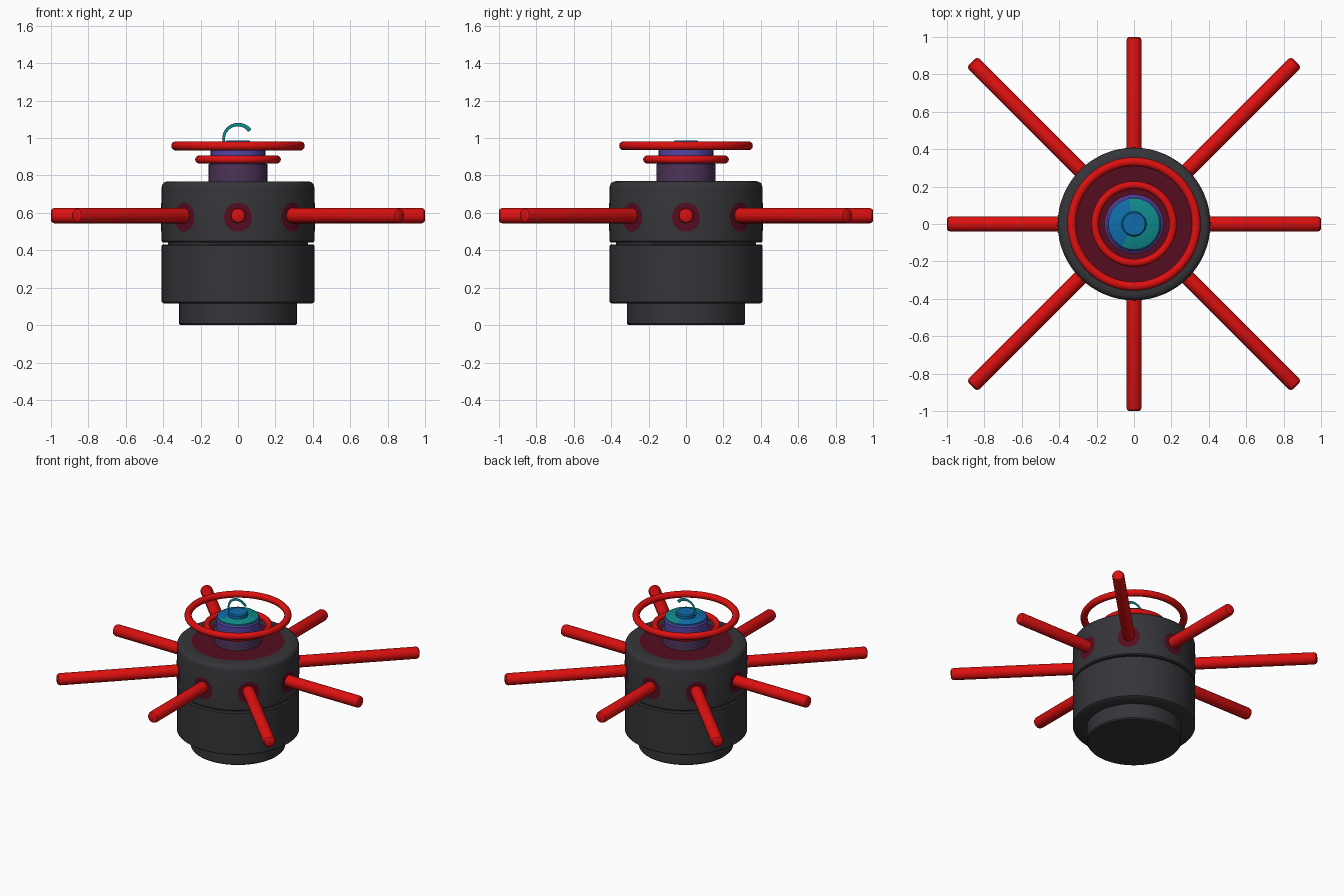
import bpy, bmesh, math
from mathutils import Matrix, Vector

if "Cube" in bpy.data.objects:
    bpy.data.objects.remove(bpy.data.objects["Cube"])


def mat(name, r, g, b):
    m = bpy.data.materials.new(name)
    m.diffuse_color = (r, g, b, 1)
    m.use_nodes = True
    m.node_tree.nodes["Principled BSDF"].inputs["Base Color"].default_value = m.diffuse_color
    return m


CHARCOAL = mat("charcoal", 0.036, 0.036, 0.042)
RED = mat("red", 0.72, 0.005, 0.005)
MAROON = mat("maroon", 0.09, 0.004, 0.014)
PLUM = mat("plum", 0.075, 0.035, 0.1)
VIOLET = mat("violet", 0.085, 0.06, 0.38)
TEAL = mat("teal", 0.005, 0.26, 0.26)
BLUE = mat("blue", 0.005, 0.15, 0.4)


def finish(name, bm, mats, angle=35):
    me = bpy.data.meshes.new(name)
    bmesh.ops.recalc_face_normals(bm, faces=bm.faces)
    bm.to_mesh(me)
    bm.free()
    ob = bpy.data.objects.new(name, me)
    bpy.context.collection.objects.link(ob)
    for m in mats:
        me.materials.append(m)
    bpy.ops.object.select_all(action='DESELECT')
    bpy.context.view_layer.objects.active = ob
    ob.select_set(True)
    bpy.ops.object.shade_smooth_by_angle(angle=math.radians(angle))
    return ob


def lathe(name, profile, mats, rule=None, n=64, closed=False, xf=None):
    """Spin (radius, z) points round z; closed joins last ring to first."""
    bm = bmesh.new()
    rings = []
    for r, z in profile:
        if r < 1e-6:
            rings.append([bm.verts.new((0, 0, z))] * n)
        else:
            rings.append([bm.verts.new((r * math.cos(2 * math.pi * i / n),
                                        r * math.sin(2 * math.pi * i / n), z)) for i in range(n)])
    pairs = list(zip(rings, rings[1:])) + ([(rings[-1], rings[0])] if closed else [])
    for a, b in pairs:
        for i in range(n):
            j = (i + 1) % n
            bm.faces.new(list(dict.fromkeys((a[i], a[j], b[j], b[i]))))
    if rule:
        for f in bm.faces:
            f.material_index = rule(f.calc_center_median())
    if xf:
        bm.transform(xf)
    return finish(name, bm, mats)


def hoop(name, major, minor, z):
    prof = [(major + minor * math.cos(2 * math.pi * k / 14),
             z + minor * math.sin(2 * math.pi * k / 14)) for k in range(14)]
    return lathe(name, prof, [RED], closed=True)


# Body: foot, drum, groove, rounded shoulder, maroon top plate
body = [(0, 0), (0.308, 0), (0.315, 0.008), (0.315, 0.115), (0.395, 0.115), (0.408, 0.124),
        (0.408, 0.425), (0.402, 0.432), (0.375, 0.432), (0.375, 0.442), (0.402, 0.442),
        (0.408, 0.449), (0.408, 0.738), (0.403, 0.755), (0.392, 0.765), (0.375, 0.769),
        (0.31, 0.769), (0, 0.769)]
lathe("body", body, [CHARCOAL, MAROON],
      lambda c: int(c.z > 0.768 and c.xy.length < 0.31))

# Neck: plum below, violet above
lathe("neck", [(0.157, 0.765), (0.157, 0.86), (0.146, 0.868), (0.146, 0.935), (0.138, 0.945), (0, 0.945)],
      [PLUM, VIOLET], lambda c: int(c.z > 0.861))


# Cap disc in two colours, with a small blue hub
def cap_rule(c):
    a = math.degrees(math.atan2(c.y, c.x)) % 360
    return int(100 < a < 240)


lathe("cap_disc", [(0.138, 0.943), (0.138, 0.955), (0.13, 0.96), (0, 0.96)], [TEAL, BLUE], cap_rule)
lathe("hub", [(0.066, 0.955), (0.066, 0.98), (0.06, 0.987), (0, 0.987)], [BLUE])

# Red hoops
hoop("large_hoop", 0.333, 0.024, 0.958)
hoop("small_hoop", 0.208, 0.021, 0.885)

# Eight radial arms with sockets painted on the drum
ARM_Z = 0.585
for k in range(8):
    ang = k * math.pi / 4
    end = 1.0 if k % 2 == 0 else 1.225
    out = Matrix.Translation((0, 0, ARM_Z)) @ Matrix.Rotation(ang, 4, 'Z') @ Matrix.Rotation(math.pi / 2, 4, 'Y')
    prof = [(0, 0.36), (0.041, 0.36), (0.041, end - 0.018), (0.036, end - 0.006), (0.026, end), (0, end)]
    lathe("arm_%d" % k, prof, [RED], n=20, xf=out)

    bm = bmesh.new()
    n, R = 24, 0.4105
    rings = []
    for s in (0.4, 0.7, 1.0):
        ring = []
        for i in range(n):
            t = 2 * math.pi * i / n
            a = ang + s * 0.075 * math.cos(t) / R
            ring.append(bm.verts.new((R * math.cos(a), R * math.sin(a), ARM_Z - 0.008 + s * 0.078 * math.sin(t))))
        rings.append(ring)
    for a, b in zip(rings, rings[1:]):
        for i in range(n):
            bm.faces.new((a[i], b[i], b[(i + 1) % n], a[(i + 1) % n]))
    bmesh.ops.recalc_face_normals(bm, faces=bm.faces)
    bm.faces.ensure_lookup_table()
    finish("socket_%d" % k, bm, [MAROON])

# Flat hook ribbon on top, in the xz plane
bm = bmesh.new()
prev = None
for i in range(25):
    t = math.radians(195 - 160 * i / 24)
    w = 0.007 + 0.004 * i / 24
    pair = [bm.verts.new((r * math.cos(t), 0, 0.995 + r * math.sin(t))) for r in (0.077 - w, 0.077 + w)]
    if prev:
        bm.faces.new((prev[0], prev[1], pair[1], pair[0]))
    prev = pair
finish("hook", bm, [TEAL])
